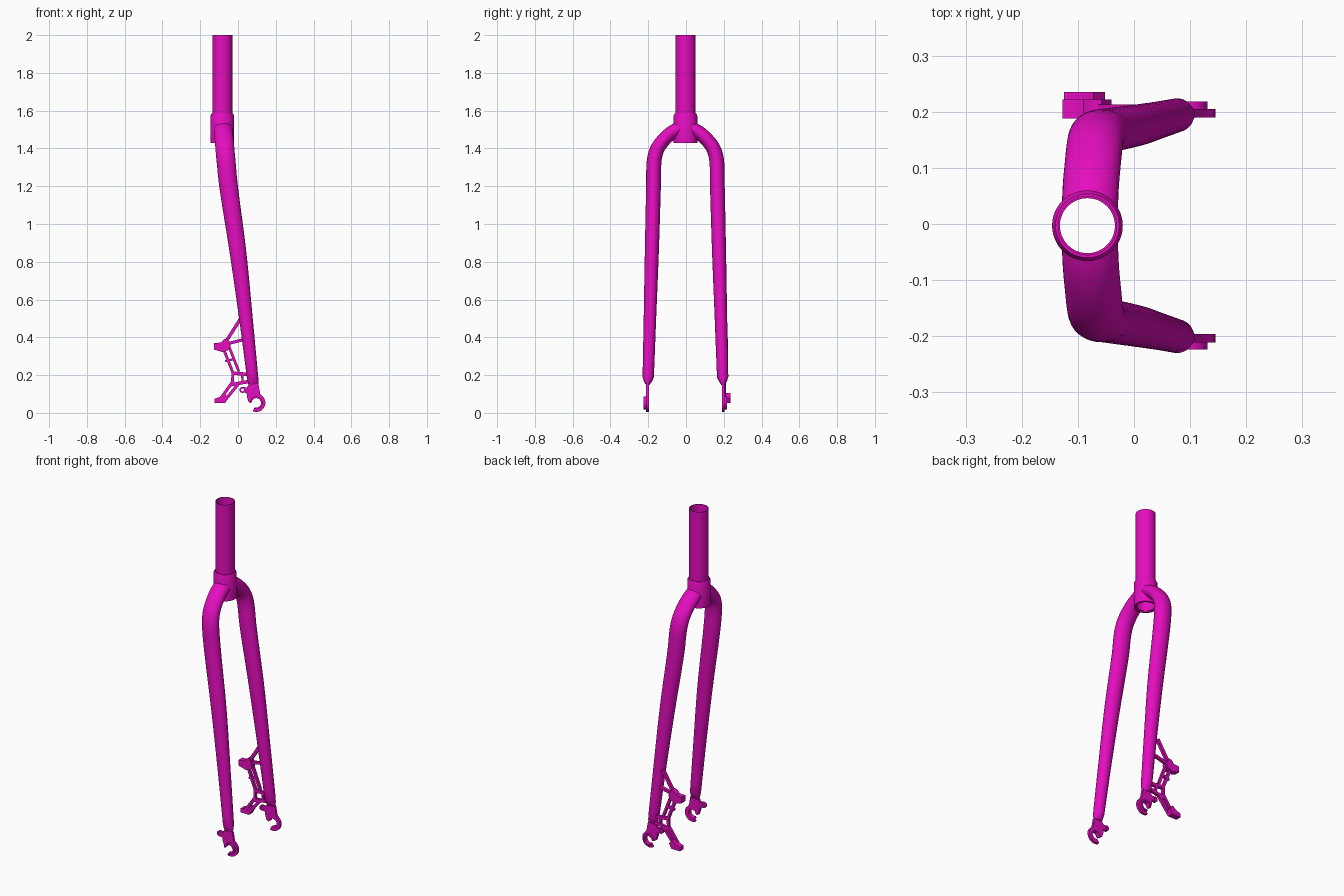
import bpy, bmesh, math
from mathutils import Vector

if "Cube" in bpy.data.objects:
    bpy.data.objects.remove(bpy.data.objects["Cube"], do_unlink=True)

paint = bpy.data.materials.new("magenta_paint")
paint.use_nodes = True
colour = (0.78, 0.004, 0.52, 1)
paint.diffuse_color = colour
paint.node_tree.nodes["Principled BSDF"].inputs["Base Color"].default_value = colour

AXIS = Vector((-0.083, 0, 0))   # steerer axis
SHIFT = -0.003                  # small sideways offset of the whole fork


def finish(name, bm):
    bmesh.ops.recalc_face_normals(bm, faces=bm.faces)
    mesh = bpy.data.meshes.new(name)
    bm.to_mesh(mesh)
    bm.free()
    mesh.materials.append(paint)
    ob = bpy.data.objects.new(name, mesh)
    bpy.context.collection.objects.link(ob)
    ob.location.y = SHIFT
    bpy.ops.object.select_all(action='DESELECT')
    bpy.context.view_layer.objects.active = ob
    ob.select_set(True)
    bpy.ops.object.shade_smooth_by_angle(angle=math.radians(35))
    return ob


def skin(bm, rings, closed=False):
    """Bridge rings of vertices; cap the ends unless closed."""
    n = len(rings[0])
    pairs = list(zip(rings, rings[1:]))
    if closed:
        pairs.append((rings[-1], rings[0]))
    else:
        bm.faces.new(rings[0])
        bm.faces.new(rings[-1])
    for a, b in pairs:
        for i in range(n):
            j = (i + 1) % n
            bm.faces.new((a[i], a[j], b[j], b[i]))


def lathe(name, profile, n=48):
    bm = bmesh.new()
    turn = [(math.cos(math.tau * i / n), math.sin(math.tau * i / n)) for i in range(n)]
    skin(bm, [[bm.verts.new(AXIS + Vector((r * c, r * s, z))) for c, s in turn]
              for r, z in profile], closed=True)
    return finish(name, bm)


def plate(bm, outline, y0, y1):
    """Extrude an x-z outline between two y positions."""
    skin(bm, [[bm.verts.new((x, y, z)) for x, z in outline] for y in (y0, y1)])


def arc(cx, cz, r, a0, a1, n=16):
    angles = [math.radians(a0 + (a1 - a0) * i / n) for i in range(n + 1)]
    return [(cx + r * math.cos(a), cz + r * math.sin(a)) for a in angles]


def bar(bm, a, b, width, y0, y1):
    a, b = Vector(a), Vector(b)
    d = (b - a).normalized() * width / 2
    side = Vector((-d.y, d.x))
    plate(bm, [a - d + side, a - d - side, b + d - side, b + d + side], y0, y1)


# Steerer tube and crown collar, both open through the middle
lathe("steerer_tube", [(.049, 1.435), (.053, 1.435), (.053, 2), (.049, 2)])
lathe("crown_collar", [(.0525, 1.43), (.063, 1.43), (.063, 1.572), (.057, 1.585), (.0525, 1.585)])

# Blade stations: x, y, z, half width along x, half width across
STATIONS = [
    (-.079, .02, 1.512, .050, .037), (-.077, .07, 1.485, .050, .037),
    (-.073, .115, 1.445, .050, .037), (-.069, .15, 1.395, .050, .038),
    (-.063, .166, 1.33, .050, .039), (-.050, .169, 1.2, .049, .039),
    (0, .178, .85, .044, .037), (.042, .188, .5, .036, .033),
    (.077, .197, .19, .030, .030),
]
TIP = [(.080, .199, .168, .029, .022), (.082, .200, .150, .026, .011)]


def smooth_path(points, steps=5):
    pts = [Vector(p) for p in points]
    out = []
    for i in range(len(pts) - 1):
        p1, p2 = pts[i], pts[i + 1]
        # Tangents scaled by height and reach keep uneven spacing smooth
        span = (p2 - p1).length
        m = []
        for k in (i, i + 1):
            a, b = pts[max(k - 1, 0)], pts[min(k + 1, len(pts) - 1)]
            length = (pts[k] - a).length + (b - pts[k]).length
            m.append((b - a) * span / length)
        for s in range(steps):
            t = s / steps
            out.append(p1 * (2*t**3 - 3*t*t + 1) + m[0] * (t**3 - 2*t*t + t)
                       + p2 * (3*t*t - 2*t**3) + m[1] * (t**3 - t*t))
    return out + [pts[-1]]


def vec5(p):
    return Vector(p[:3]), p[3], p[4]


def blade(name, sign, n=32):
    bm = bmesh.new()
    path = [vec5(p) for p in smooth_path(STATIONS) + TIP]
    rings = []
    for i, (c, rx, ry) in enumerate(path):
        t = path[min(i + 1, len(path) - 1)][0] - path[max(i - 1, 0)][0]
        t.normalize()
        u = Vector((1, 0, 0))
        u = (u - t * u.dot(t)).normalized()
        v = t.cross(u)
        ring = []
        for k in range(n):
            a = math.tau * k / n
            p = c + u * rx * math.cos(a) + v * ry * math.sin(a)
            ring.append(bm.verts.new((p.x, p.y * sign, p.z)))
        rings.append(ring)
    skin(bm, rings)
    ob = finish(name, bm)

    # Keep the steerer bore clear
    cut_bm = bmesh.new()
    bmesh.ops.create_cone(cut_bm, cap_ends=True, segments=48, radius1=.056, radius2=.056, depth=.5)
    bmesh.ops.translate(cut_bm, vec=AXIS + Vector((0, 0, 1.5)), verts=cut_bm.verts)
    cutter = finish("bore_cutter", cut_bm)
    cutter.hide_render = True
    mod = ob.modifiers.new("bore", 'BOOLEAN')
    mod.operation, mod.object, mod.solver = 'DIFFERENCE', cutter, 'EXACT'
    bpy.context.view_layer.objects.active = ob
    bpy.ops.object.modifier_apply(modifier=mod.name)
    bpy.data.objects.remove(cutter, do_unlink=True)


def dropout(name, sign):
    bm = bmesh.new()
    cx, cz = .097, .053
    # Hooked plate
    outline = arc(cx, cz, .048, -115, 35) + [
        (.118, .10), (.108, .155), (.058, .155), (.048, .135), (.032, .136),
        (.032, .108), (.046, .104), (.047, .085), (.056, .058), (.066, .052)]
    outline += arc(cx, cz, .025, 170, -110)
    plate(bm, outline, .193 * sign, .208 * sign)
    # Raised rim round the axle slot
    rim = arc(cx, cz, .034, -105, 175) + arc(cx, cz, .025, 175, -105)
    plate(bm, rim, .2075 * sign, .221 * sign)
    # Eyelet
    rings = []
    for r, y in ((.016, .193), (.016, .208), (.008, .208), (.008, .193)):
        rings.append([bm.verts.new((x, y * sign, z)) for x, z in arc(.024, .122, r, 0, 345, 23)])
    skin(bm, rings, closed=True)
    finish(name, bm)


for side, sign in (("left", 1), ("right", -1)):
    # Seen facing the front, sides run along y
    blade(side + "_blade", sign)
    dropout(side + "_dropout", sign)

# Brake bracket: open truss of thin struts
bm = bmesh.new()
for a, b, w in (
    ((.005, .485), (-.065, .375), .018), ((-.06, .365), (.02, .385), .016),
    ((-.075, .335), (-.028, .215), .015), ((-.045, .345), (.002, .225), .014),
    ((-.062, .275), (-.022, .285), .012), ((-.025, .21), (.04, .205), .018),
    ((-.028, .205), (-.03, .155), .014), ((-.028, .165), (-.085, .085), .016),
    ((-.005, .145), (-.068, .068), .016), ((-.03, .15), (.05, .165), .018),
    ((.022, .2), (.025, .165), .012),
):
    bar(bm, a, b, w, .200, .216)
finish("brake_bracket", bm)

# Caliper mounting bosses
bm = bmesh.new()
plate(bm, [(-.127, .335), (-.08, .322), (-.045, .335), (-.04, .36), (-.058, .395),
           (-.075, .39), (-.09, .372), (-.127, .37)], .191, .225)
plate(bm, [(-.125, .052), (-.068, .052), (-.052, .08), (-.072, .105), (-.095, .085),
           (-.125, .075)], .204, .238)
finish("caliper_bosses", bm)
